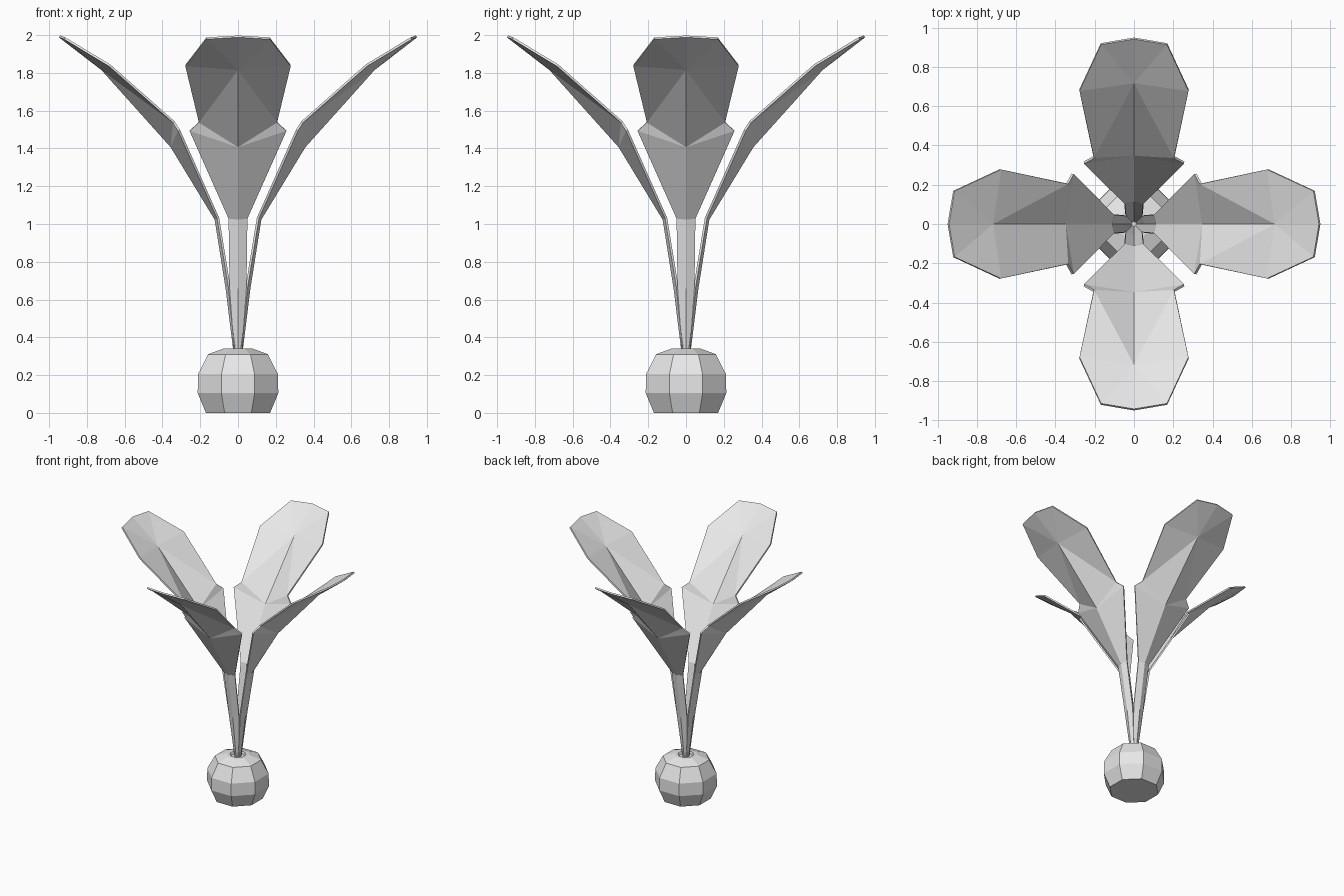
import bpy, bmesh, math

if "Cube" in bpy.data.objects:
    bpy.data.objects.remove(bpy.data.objects["Cube"])

grey = bpy.data.materials.new("light grey")
grey.diffuse_color = (0.8, 0.8, 0.8, 1)
grey.use_nodes = True
grey.node_tree.nodes["Principled BSDF"].inputs["Base Color"].default_value = grey.diffuse_color


def make_object(name, verts, faces):
    mesh = bpy.data.meshes.new(name)
    mesh.from_pydata(verts, [], faces)
    bm = bmesh.new()
    bm.from_mesh(mesh)
    bmesh.ops.recalc_face_normals(bm, faces=bm.faces)
    bm.to_mesh(mesh)
    bm.free()
    mesh.materials.append(grey)
    obj = bpy.data.objects.new(name, mesh)
    bpy.context.collection.objects.link(obj)
    return obj


# Eight-sided round pot with a shallow dip in the top: (radius, height)
profile = [(0.184, 0), (0.231, 0.105), (0.229, 0.205), (0.172, 0.31),
           (0.085, 0.34), (0.06, 0.34), (0.05, 0.325)]
N = 8
verts, faces = [], []
for r, z in profile:
    for i in range(N):
        a = math.tau * (i + 0.5) / N
        verts.append((r * math.cos(a), r * math.sin(a), z))
for k in range(len(profile) - 1):
    for i in range(N):
        j = (i + 1) % N
        faces.append((k*N + i, k*N + j, (k+1)*N + j, (k+1)*N + i))
faces.append(tuple(range(N)))
faces.append(tuple(range((len(profile) - 1) * N, len(profile) * N)))
make_object("pot", verts, faces)

# Leaf rows: edge distance, half width, edge height, spine distance, spine height
rows = [(0.010, 0.018, 0.32, 0.018, 0.32),
        (0.046, 0.043, 0.67, 0.060, 0.66),
        (0.105, 0.048, 1.03, 0.118, 1.025),
        (0.312, 0.255, 1.495, 0.352, 1.41)]
blade = [(0.340, 0.205, 1.54),      # notch above the shoulder
         (0.680, 0.278, 1.84),
         (0.917, 0.168, 1.983)]
mid, tip = (0.72, 1.82), (0.945, 1.993)


def leaf(name, angle):
    verts, faces = [], []
    for e, w, ez, s, sz in rows:
        verts += [(e, -w, ez), (s, 0, sz), (e, w, ez)]
    for k in range(len(rows) - 1):
        for c in (0, 1):
            a = 3 * k + c
            faces.append((a, a + 1, a + 4, a + 3))
    base = len(verts) - 3
    m = len(verts)
    verts += [(mid[0], 0, mid[1]), (tip[0], 0, tip[1])]
    for side in (-1, 1):
        n = len(verts)
        verts += [(x, side * w, z) for x, w, z in blade]
        ear = base if side < 0 else base + 2
        spine = base + 1
        tris = [(ear, spine, n), (n, spine, m), (n, m, n + 1),
                (n + 1, m, n + 2), (n + 2, m, m + 1)]
        faces += tris if side < 0 else [t[::-1] for t in tris]
    obj = make_object(name, verts, faces)
    obj.rotation_euler[2] = angle
    mod = obj.modifiers.new("thickness", "SOLIDIFY")
    mod.thickness = 0.012
    mod.offset = 0


# Four leaves around the pot
for i, side in enumerate(("right", "back", "left", "front")):
    leaf(side + "_leaf", i * math.pi / 2)
